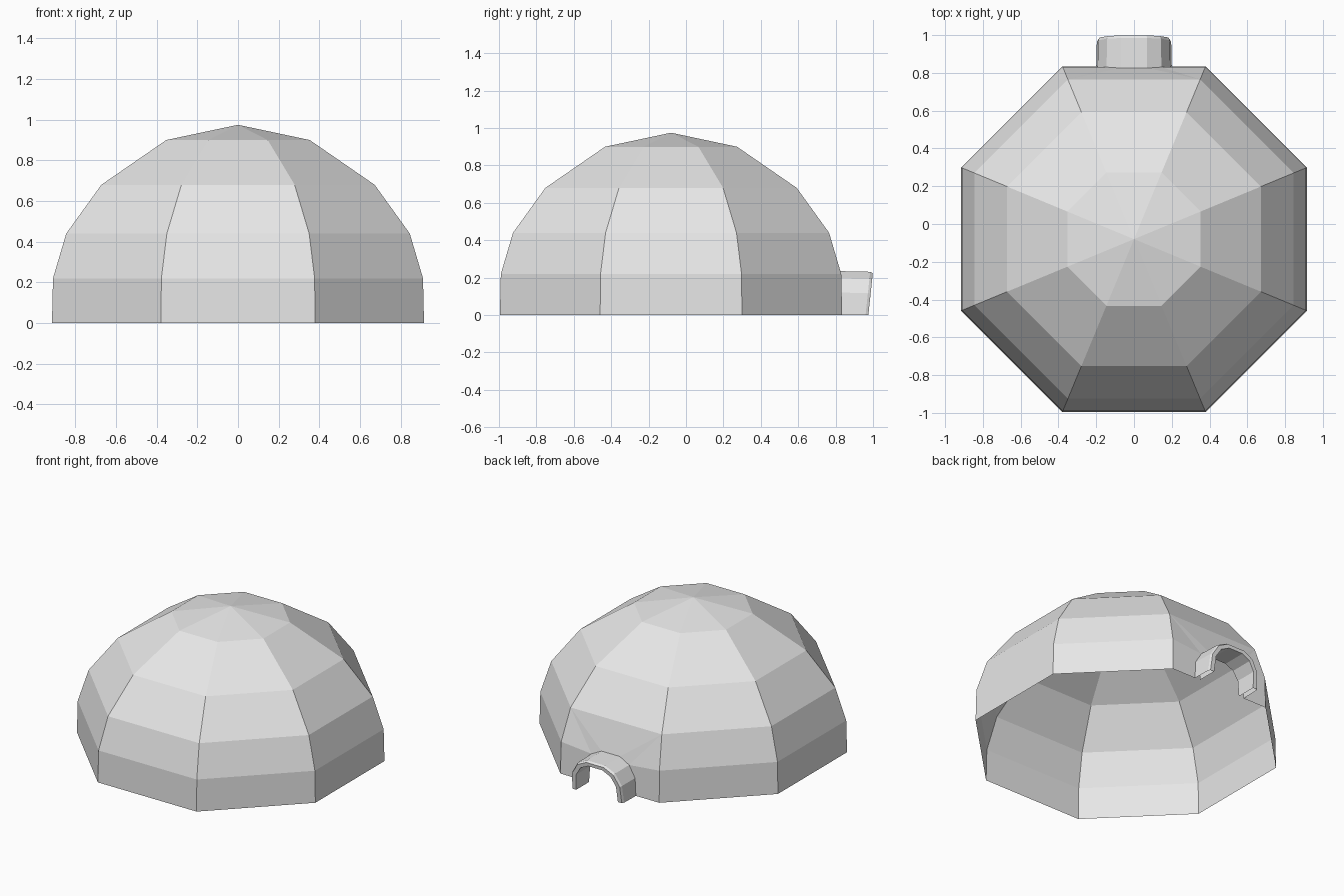
import bpy, math

if "Cube" in bpy.data.objects:
    bpy.data.objects.remove(bpy.data.objects["Cube"])

snow = bpy.data.materials.new("pale snow")
snow.diffuse_color = (0.8, 0.8, 0.8, 1)
snow.use_nodes = True
snow.node_tree.nodes["Principled BSDF"].inputs["Base Color"].default_value = snow.diffuse_color

CY = -0.08                                   # dome centre
RINGS = [(0.915, 0.0), (0.91, 0.22), (0.845, 0.44), (0.672, 0.68), (0.353, 0.90)]
APEX = 0.975


def make(name, verts, faces):
    me = bpy.data.meshes.new(name)
    me.from_pydata(verts, [], faces)
    me.validate()
    me.materials.append(snow)
    ob = bpy.data.objects.new(name, me)
    bpy.context.collection.objects.link(ob)
    return ob


def wall_y(z):
    """y of the back wall panel at a height below the third ring"""
    (a0, z0), (a1, z1) = (RINGS[0], RINGS[1]) if z <= RINGS[1][1] else (RINGS[1], RINGS[2])
    return CY + a0 + (a1 - a0) * (z - z0) / (z1 - z0)


# Arch profiles, left foot over the top to the right foot
def arch(half):
    return [(-x, z) for x, z in half] + [(x, z) for x, z in reversed(half)]


outer = arch([(0.20, 0), (0.192, 0.12), (0.145, 0.198), (0.07, 0.235)])
inner = arch([(0.16, 0), (0.153, 0.11), (0.115, 0.17), (0.055, 0.2)])

# Dome: octagonal rings, panel 0 faces the back and is left open for the arch
verts, faces = [], []
for apothem, z in RINGS:
    r = apothem / math.cos(math.pi / 8)
    for i in range(8):
        a = math.radians(67.5 + 45 * i)
        verts.append((r * math.cos(a), CY + r * math.sin(a), z))
for k in range(len(RINGS) - 1):
    for i in range(8):
        if i == 0 and k < 2:
            continue
        j = (i + 1) % 8
        faces.append((k * 8 + i, k * 8 + j, k * 8 + 8 + j, k * 8 + 8 + i))
verts.append((0, CY, APEX))
faces += [(32 + i, 32 + (i + 1) % 8, 40) for i in range(8)]

# Back panel fanned around the arch opening
b = len(verts)
verts += [(x, wall_y(z), z) for x, z in outer]
L, R = (1, 9, 17), (0, 8, 16)
faces += [(L[0], b, b + 1, L[1]), (L[1], b + 1, b + 2), (L[1], b + 2, L[2]),
          (L[2], b + 2, b + 3),
          (R[0], R[1], b + 6, b + 7), (R[1], b + 5, b + 6), (R[1], R[2], b + 5),
          (R[2], b + 4, b + 5),
          (L[2], b + 3, b + 4, R[2])]
# keep fan faces facing outward (+y)
for n in range(len(faces) - 9, len(faces)):
    p, q, s = (verts[v] for v in faces[n][:3])
    ny = (q[2] - p[2]) * (s[0] - p[0]) - (q[0] - p[0]) * (s[2] - p[2])
    if ny < 0:
        faces[n] = faces[n][::-1]
make("dome", verts, faces)

# Entrance tunnel: outer wall, bevelled slanting lip, inner wall
def front_y(z):
    return 0.975 + 0.025 * z / 0.235


def shrink(profile, s):
    return [(x * s, z * s) for x, z in profile]


loops = [[(x, wall_y(z), z) for x, z in outer],
         [(x, front_y(z) - 0.015, z) for x, z in shrink(outer, 0.985)],
         [(x, front_y(z), z) for x, z in shrink(outer, 0.95)],
         [(x, front_y(z), z) for x, z in inner],
         [(x, wall_y(z), z) for x, z in inner]]
tv = [p for loop in loops for p in loop]
tf = []
for k in range(len(loops) - 1):
    for i in range(7):
        a = k * 8 + i
        tf.append((a, a + 8, a + 9, a + 1))
make("entrance_tunnel", tv, tf)
